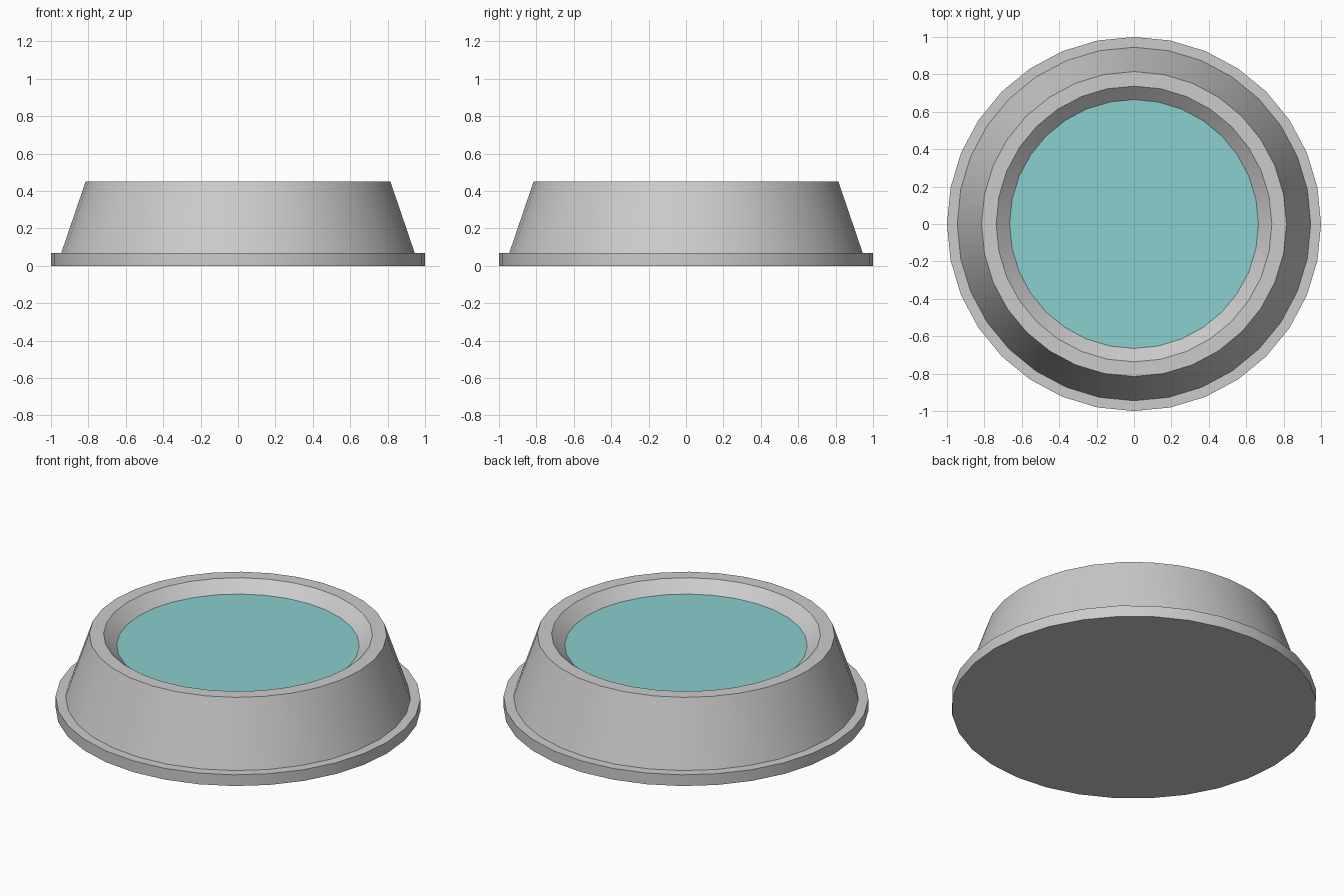
import bpy, bmesh
from math import cos, sin, tau

if "Cube" in bpy.data.objects:
    bpy.data.objects.remove(bpy.data.objects["Cube"])

SIDES = 32
WATER_Z, WATER_R = 0.385, 0.665


def lathe(name, profile):
    """Revolve an (r, z) profile and cap both of its ends."""
    bm = bmesh.new()
    rings = [[bm.verts.new((r * cos(tau * i / SIDES), r * sin(tau * i / SIDES), z))
              for i in range(SIDES)] for r, z in profile]
    for a, b in zip(rings, rings[1:]):
        for i in range(SIDES):
            j = (i + 1) % SIDES
            bm.faces.new((a[i], a[j], b[j], b[i]))
    bm.faces.new(rings[0][::-1])
    bm.faces.new(rings[-1])
    mesh = bpy.data.meshes.new(name)
    bm.to_mesh(mesh)
    bm.free()
    obj = bpy.data.objects.new(name, mesh)
    bpy.context.collection.objects.link(obj)
    bpy.ops.object.select_all(action='DESELECT')
    obj.select_set(True)
    bpy.context.view_layer.objects.active = obj
    bpy.ops.object.shade_smooth_by_angle(angle=0.5)
    return obj


# Bowl: foot flange, sloping outer wall, flat rim, sloping basin
lathe("bowl", [(1.0, 0.0), (1.0, 0.068), (0.945, 0.068), (0.815, 0.45),
               (0.737, 0.45), (WATER_R, WATER_Z), (0.37, 0.12)])

# Water surface filling the basin
bpy.ops.mesh.primitive_circle_add(vertices=SIDES, radius=WATER_R, fill_type='NGON',
                                  location=(0, 0, WATER_Z))
water = bpy.context.object
water.name = "water"
mat = bpy.data.materials.new("water_blue")
mat.diffuse_color = (0.26, 0.62, 0.62, 1)
mat.use_nodes = True
mat.node_tree.nodes["Principled BSDF"].inputs["Base Color"].default_value = mat.diffuse_color
water.data.materials.append(mat)
